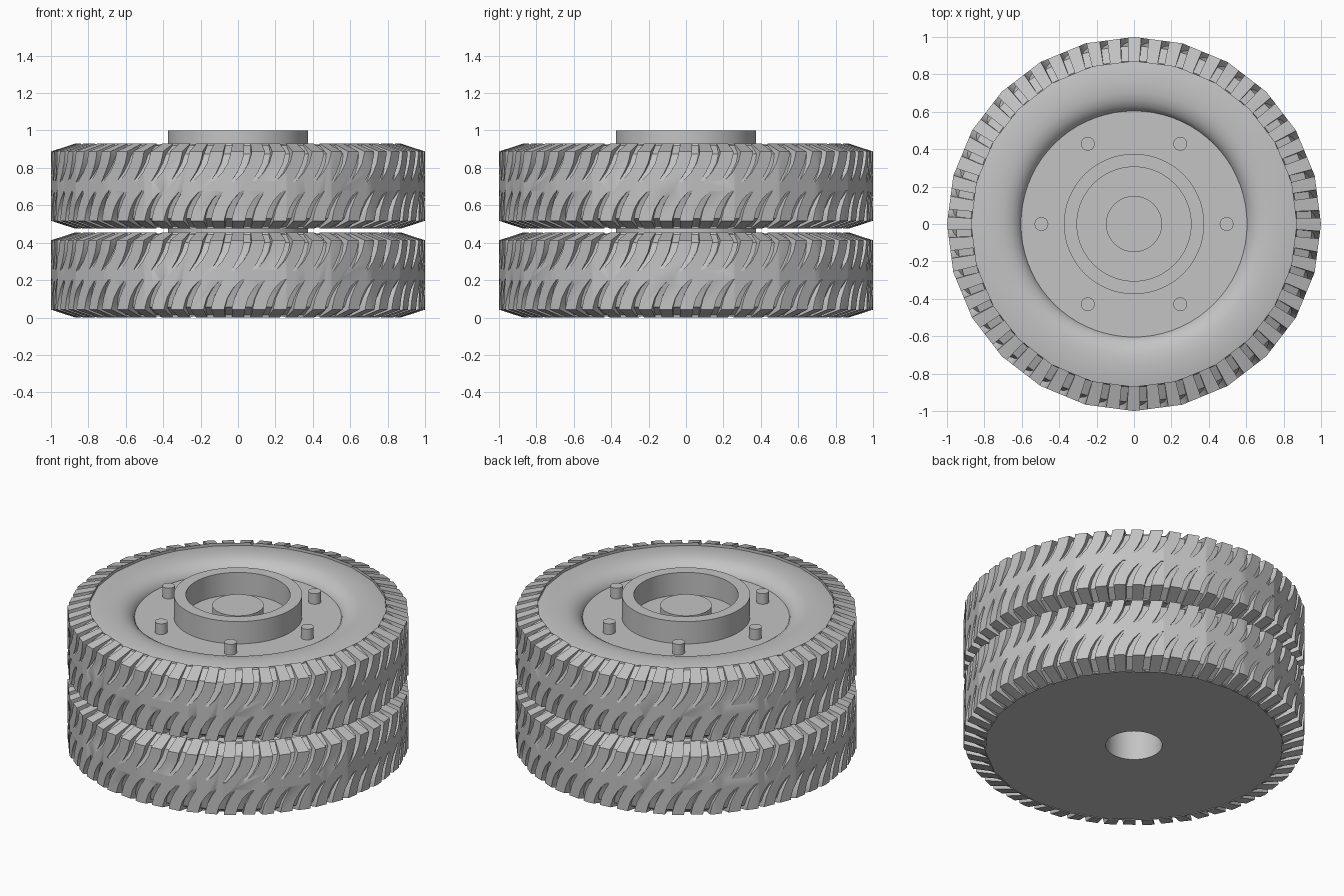
import bpy, bmesh, math

cube = bpy.data.objects.get("Cube")
if cube:
    bpy.data.objects.remove(cube, do_unlink=True)

grey = bpy.data.materials.new("plain grey")
grey.use_nodes = True
colour = (0.55, 0.55, 0.55, 1)
grey.diffuse_color = colour
grey.node_tree.nodes["Principled BSDF"].inputs["Base Color"].default_value = colour

TYRE_H = 0.455
GROOVES = 56


def make(name, bm, angle=35):
    bmesh.ops.recalc_face_normals(bm, faces=bm.faces)
    mesh = bpy.data.meshes.new(name)
    bm.to_mesh(mesh)
    bm.free()
    mesh.materials.append(grey)
    ob = bpy.data.objects.new(name, mesh)
    bpy.context.collection.objects.link(ob)
    smooth(ob, angle)
    return ob


def smooth(ob, angle):
    bpy.ops.object.select_all(action='DESELECT')
    ob.select_set(True)
    bpy.context.view_layer.objects.active = ob
    bpy.ops.object.shade_smooth_by_angle(angle=math.radians(angle))


def revolve(name, profile, sides, z=0.0, x=0.0, y=0.0):
    """Spin a closed (radius, height) profile; radius 0 lies on the axis."""
    bm = bmesh.new()
    rings = []
    for r, h in profile:
        if r == 0:
            rings.append([bm.verts.new((x, y, z + h))] * sides)
        else:
            turn = [2 * math.pi * i / sides for i in range(sides)]
            rings.append([bm.verts.new((x + r * math.cos(a), y + r * math.sin(a), z + h))
                          for a in turn])
    for k, low in enumerate(rings):
        high = rings[(k + 1) % len(rings)]
        for i in range(sides):
            j = (i + 1) % sides
            corners = list(dict.fromkeys((low[i], low[j], high[j], high[i])))
            if len(corners) > 2:
                bm.faces.new(corners)
    return make(name, bm)


def cylinder(name, r, z0, z1, sides=64, x=0.0, y=0.0):
    return revolve(name, [(0, z0), (r, z0), (r, z1), (0, z1)], sides, 0, x, y)


# Curved tapering groove: sideways angle, height, half width, floor radius
GROOVE = [(0.0, 0.50, 0.021, 0.85), (0.0, 0.445, 0.021, 0.87),
          (-0.004, 0.40, 0.020, 0.95), (-0.018, 0.35, 0.019, 0.962),
          (-0.045, 0.30, 0.016, 0.974), (-0.085, 0.25, 0.008, 0.995)]


def groove_cutter():
    bm = bmesh.new()
    for flip in (1, -1):
        for n in range(GROOVES):
            base = 2 * math.pi * (n + 0.5) / GROOVES
            loops = []
            for a, h, w, floor in GROOVE:
                z = h if flip == 1 else TYRE_H - h
                corners = ((-w, floor), (w, floor), (w, 1.06), (-w, 1.06))
                loops.append([bm.verts.new((r * math.cos(base + flip * a + d),
                                            r * math.sin(base + flip * a + d), z))
                              for d, r in corners])
            for p, q in zip(loops, loops[1:]):
                for i in range(4):
                    j = (i + 1) % 4
                    bm.faces.new((p[i], p[j], q[j], q[i]))
            bm.faces.new(loops[0])
            bm.faces.new(loops[-1])
    return make("groove_cutter", bm)


# Lower tread band with its grooves cut, then a copy for the upper tyre
TREAD = [(0.8, 0.03), (0.87, 0.03), (0.87, 0.0), (1.0, 0.042),
         (1.0, TYRE_H - 0.042), (0.87, TYRE_H), (0.87, TYRE_H - 0.03), (0.8, TYRE_H - 0.03)]
lower_tread = revolve("lower_tread", TREAD, 24)
cutter = groove_cutter()
cutter.hide_render = True
cut = lower_tread.modifiers.new("grooves", 'BOOLEAN')
cut.operation = 'DIFFERENCE'
cut.solver = 'EXACT'
cut.object = cutter
bpy.context.view_layer.objects.active = lower_tread
bpy.ops.object.modifier_apply(modifier=cut.name)
bpy.data.objects.remove(cutter, do_unlink=True)
smooth(lower_tread, 30)

UPPER = 0.475
upper_tread = lower_tread.copy()
upper_tread.data = lower_tread.data.copy()
upper_tread.name = "upper_tread"
upper_tread.location.z = UPPER
bpy.context.collection.objects.link(upper_tread)

# Bulging sidewalls, flat underneath and dished towards the rim
BULGE = [(0.875, 0.435), (0.82, 0.447), (0.75, 0.45), (0.70, 0.447),
         (0.66, 0.436), (0.63, 0.417), (0.61, 0.395), (0.60, 0.37)]
for label, z in (("lower", 0.0), ("upper", UPPER)):
    revolve(label + "_sidewall", [(0.60, 0.005), (0.875, 0.005)] + BULGE, 72, z)

# Wheel discs: the lower one keeps the axle bore open
revolve("lower_wheel_disc", [(0.165, 0.005), (0.61, 0.005), (0.61, 0.38), (0.165, 0.38)], 72)
cylinder("upper_wheel_disc", 0.605, UPPER + 0.005, 0.856, 72)
cylinder("spacer", 0.375, 0.37, UPPER + 0.01)

# Hub collar, axle cap and bolts
revolve("hub_collar", [(0.305, 0.84), (0.375, 0.84), (0.375, 1.0), (0.305, 1.0)], 64)
cylinder("axle_cap", 0.15, 0.84, 0.932, 48)
for n in range(6):
    a = n * math.pi / 3
    cylinder(f"wheel_bolt_{n + 1}", 0.037, 0.84, 0.925, 20,
             0.495 * math.cos(a), 0.495 * math.sin(a))
